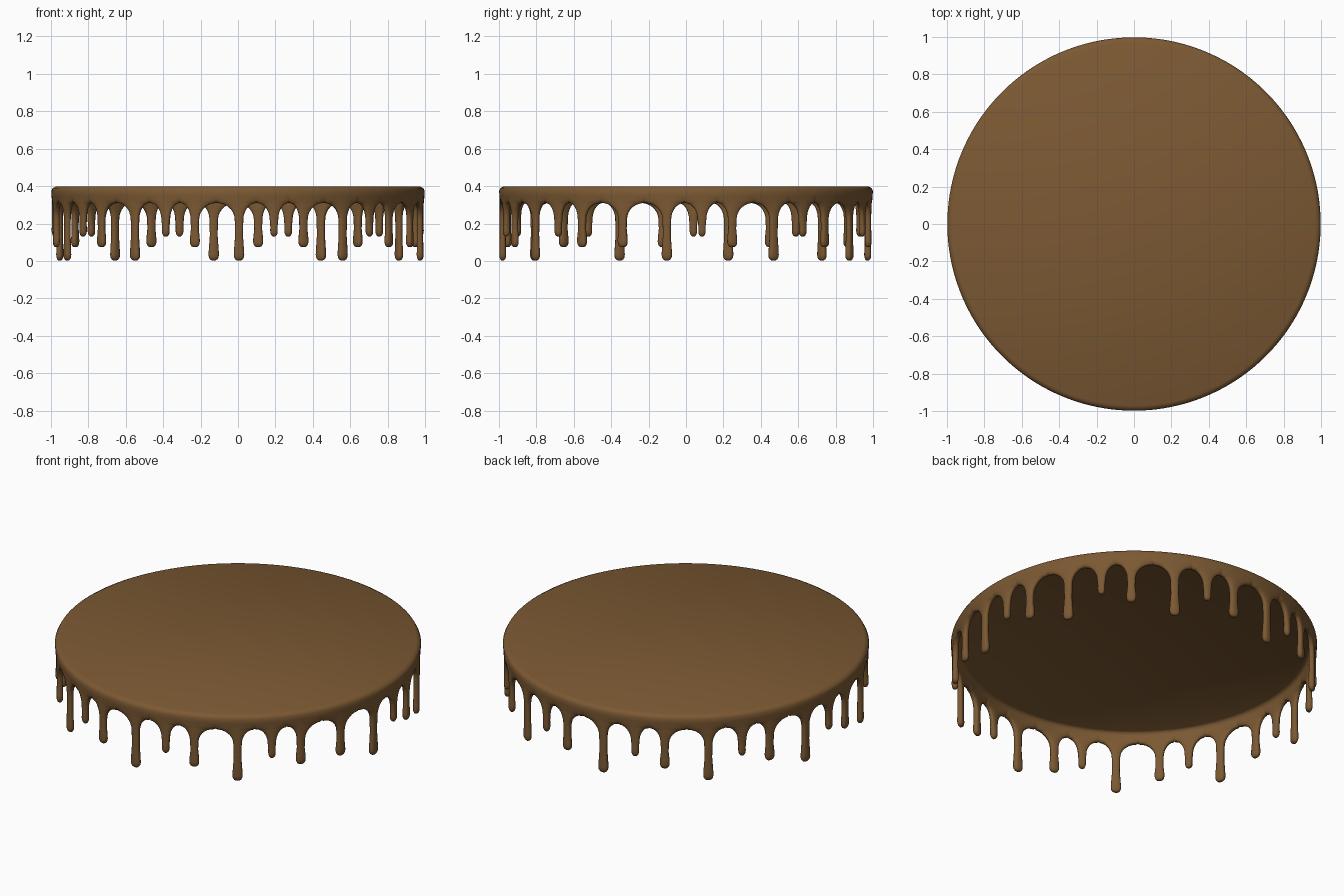
import bpy, bmesh
from math import sin, cos, pi, radians

if "Cube" in bpy.data.objects:
    bpy.data.objects.remove(bpy.data.objects["Cube"])

mat = bpy.data.materials.new("chocolate brown")
mat.use_nodes = True
brown = (0.2, 0.1, 0.033, 1)
mat.diffuse_color = brown
mat.node_tree.nodes["Principled BSDF"].inputs["Base Color"].default_value = brown

COLS = 8          # columns across one drip
ARCH_Z = 0.31     # top of the arches between drips
ARCH_H = 0.09
MID_R = 0.979     # centre of the skirt wall
HALF_T = 0.016

# Drip sequence: long, short, medium, repeated around the rim, plus one extra
drips = []
for k in range(10):
    start = -6 + 34.54 * k
    drips += [(start, 0.003, 0.028), (start + 11, 0.132, 0.02),
              (start + 20.6, 0.074, 0.027)]
drips.append((339.8, 0.074, 0.027))

bm = bmesh.new()


def point(angle, r, z):
    return bm.verts.new((r * cos(angle), r * sin(angle), z))


def strip(a, b, closed=False):
    count = len(a) if closed else len(a) - 1
    for i in range(count):
        j = (i + 1) % len(a)
        bm.faces.new((a[i], a[j], b[j], b[i]))


def drip_rows(tip, bulb):
    """Rows of (z, arch share, half width, half thickness) from arch to tip."""
    neck = 0.021
    rows = []
    for i in range(8):
        a = pi / 2 * i / 7
        rows.append((ARCH_Z - ARCH_H * (1 - cos(a)), 1 - sin(a), neck + 0.002, HALF_T))
    low = ARCH_Z - ARCH_H
    rows.append((0.5 * low + 0.5 * (tip + 0.05), 0, neck, HALF_T))
    for up, scale in ((0.05, 0.97), (0.03, 1), (0.016, 0.93), (0.006, 0.72), (0, 0.4)):
        rows.append((tip + up, 0, bulb * scale, 0.018 * scale))
    return rows


# Wall profiles above the arches, as (radius, height)
outer_wall = ((MID_R + HALF_T, 0.325), (0.997, 0.35), (0.998, 0.375),
              (0.99, 0.39), (0.972, 0.399))
inner_wall = ((MID_R - HALF_T, 0.325), (0.962, 0.35), (0.958, 0.365), (0.945, 0.372))

for n, (deg, tip, bulb) in enumerate(drips):
    before = drips[n - 1][0] - (360 if n == 0 else 0)
    after = drips[(n + 1) % len(drips)][0] + (360 if n == len(drips) - 1 else 0)
    mid = radians(deg)
    gap_left, gap_right = radians(after - deg) / 2, radians(deg - before) / 2

    def column(u, share, width):
        gap = gap_left if u > 0 else gap_right
        return mid + u * (width + (gap - width) * share)

    # Hanging part, made of closed rings
    rings = []
    for z, share, width, thick in drip_rows(tip, bulb):
        ring = []
        for i in range(2 * COLS):
            phi = pi * i / COLS
            s = sin(phi) if i % COLS else 0
            offset = thick * abs(s) ** 0.55 * (1 if s > 0 else -1)
            ring.append(point(column(cos(phi), share, width / MID_R), MID_R + offset, z))
        rings.append(ring)
    for a, b in zip(rings, rings[1:]):
        strip(a, b, True)

    # Outer wall with bevelled top edge, and inner wall up to the underside
    top = rings[0]
    for profile, row in ((outer_wall, top[:COLS + 1]),
                         (inner_wall, [top[0]] + top[:COLS - 1:-1])):
        for r, z in profile:
            new = [point(column(cos(pi * i / COLS), 1, 0), r, z) for i in range(COLS + 1)]
            strip(row, new)
            row = new

# Join neighbouring drips, then close the top, underside and tips as fans
bmesh.ops.remove_doubles(bm, verts=bm.verts[:], dist=0.00005)
caps = bmesh.ops.holes_fill(bm, edges=[e for e in bm.edges if e.is_boundary], sides=0)
bmesh.ops.poke(bm, faces=caps["faces"])
bmesh.ops.recalc_face_normals(bm, faces=bm.faces[:])
for f in bm.faces:
    f.smooth = True

mesh = bpy.data.meshes.new("dripping_icing")
bm.to_mesh(mesh)
bm.free()
mesh.materials.append(mat)
icing = bpy.data.objects.new("dripping_icing", mesh)
bpy.context.collection.objects.link(icing)
